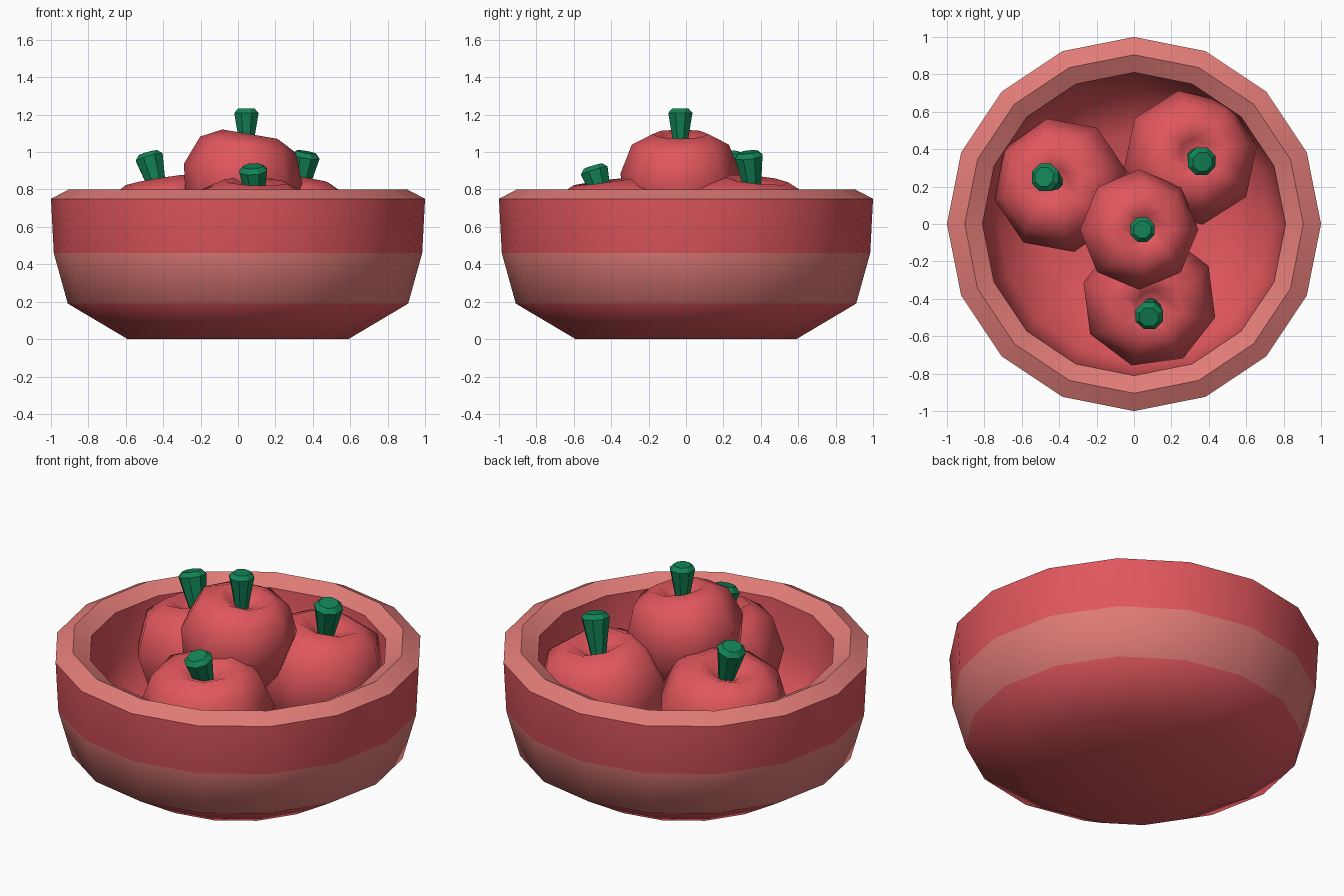
import bpy, bmesh, math
from mathutils import Matrix, Vector

if "Cube" in bpy.data.objects:
    bpy.data.objects.remove(bpy.data.objects["Cube"])


def material(name, rgb):
    m = bpy.data.materials.new(name)
    m.diffuse_color = (*rgb, 1)
    m.use_nodes = True
    m.node_tree.nodes["Principled BSDF"].inputs["Base Color"].default_value = m.diffuse_color
    return m


RED = material("apple_red", (0.75, 0.095, 0.11))
PINK = material("soft_pink", (0.75, 0.2, 0.185))
GREEN = material("stem_green", (0.006, 0.23, 0.095))


def lathe(name, profile, sides, mats, bands=None, smooth=None):
    """Revolve (radius, z) points from one pole to the other; bands = material per strip."""
    bm = bmesh.new()
    rings = []
    for r, z in profile:
        if r == 0:
            rings.append([bm.verts.new((0, 0, z))] * sides)
        else:
            rings.append([bm.verts.new((r * math.cos(math.tau * i / sides),
                                        r * math.sin(math.tau * i / sides), z))
                          for i in range(sides)])
    for k in range(len(rings) - 1):
        a, b = rings[k], rings[k + 1]
        for i in range(sides):
            j = (i + 1) % sides
            corners = list(dict.fromkeys((a[i], a[j], b[j], b[i])))
            f = bm.faces.new(corners)
            f.material_index = bands[k] if bands else 0
    bmesh.ops.recalc_face_normals(bm, faces=bm.faces[:])
    mesh = bpy.data.meshes.new(name)
    bm.to_mesh(mesh)
    bm.free()
    for m in mats:
        mesh.materials.append(m)
    ob = bpy.data.objects.new(name, mesh)
    bpy.context.collection.objects.link(ob)
    if smooth:
        bpy.ops.object.select_all(action='DESELECT')
        ob.select_set(True)
        bpy.context.view_layer.objects.active = ob
        bpy.ops.object.shade_smooth_by_angle(angle=math.radians(smooth))
    return ob


def place(ob, position, axis, scale, spin=0):
    """Point the local z axis along 'axis' after spinning around it."""
    turn = Vector((0, 0, 1)).rotation_difference(Vector(axis)).to_matrix().to_4x4()
    ob.matrix_world = (Matrix.Translation(position) @ turn
                       @ Matrix.Rotation(math.radians(spin), 4, 'Z')
                       @ Matrix.Scale(scale, 4))


# Bowl: outer wall with a pink band, chamfered pink rim, red inside
lathe("bowl",
      [(0, 0), (0.59, 0), (0.91, 0.19), (0.985, 0.46), (1.0, 0.75), (0.905, 0.8),
       (0.81, 0.75), (0.80, 0.48), (0.73, 0.27), (0.48, 0.12), (0, 0.12)],
      16, [RED, PINK], bands=[0, 0, 1, 0, 1, 1, 0, 0, 0, 0], smooth=50)

# Apple and stem profiles (unit = large apple)
APPLE = [(0, -0.29), (0.10, -0.34), (0.22, -0.30), (0.325, -0.13), (0.365, 0.05),
         (0.295, 0.23), (0.17, 0.295), (0.08, 0.25), (0, 0.19)]
STEM = [(0, 0), (0.042, 0), (0.08, 0.21), (0.055, 0.235), (0, 0.235)]

# name, centre, apple axis, stem base, stem axis, scale, spin
APPLES = [
    ("left", (-0.385, 0.205, 0.56), (-0.17, 0.05, 1), (-0.42, 0.225, 0.77), (-0.27, 0.12, 1), 1, 12),
    ("right", (0.295, 0.35, 0.56), (0.13, 0.10, 1), (0.325, 0.36, 0.77), (0.18, -0.12, 1), 1, 10),
    ("front", (0.08, -0.40, 0.55), (0.04, -0.13, 1), (0.095, -0.43, 0.70), (-0.07, -0.30, 1), 1, 30),
    ("top", (0.02, -0.03, 0.84), (0.17, 0, 1), (0.045, -0.03, 1.025), (0, 0, 1), 0.88, 0),
]
for name, centre, axis, base, stem_axis, scale, spin in APPLES:
    place(lathe(name + "_apple", APPLE, 8, [RED], smooth=70), centre, axis, scale, spin)
    place(lathe(name + "_stem", STEM, 8, [GREEN]), base, stem_axis, scale, 22.5)
